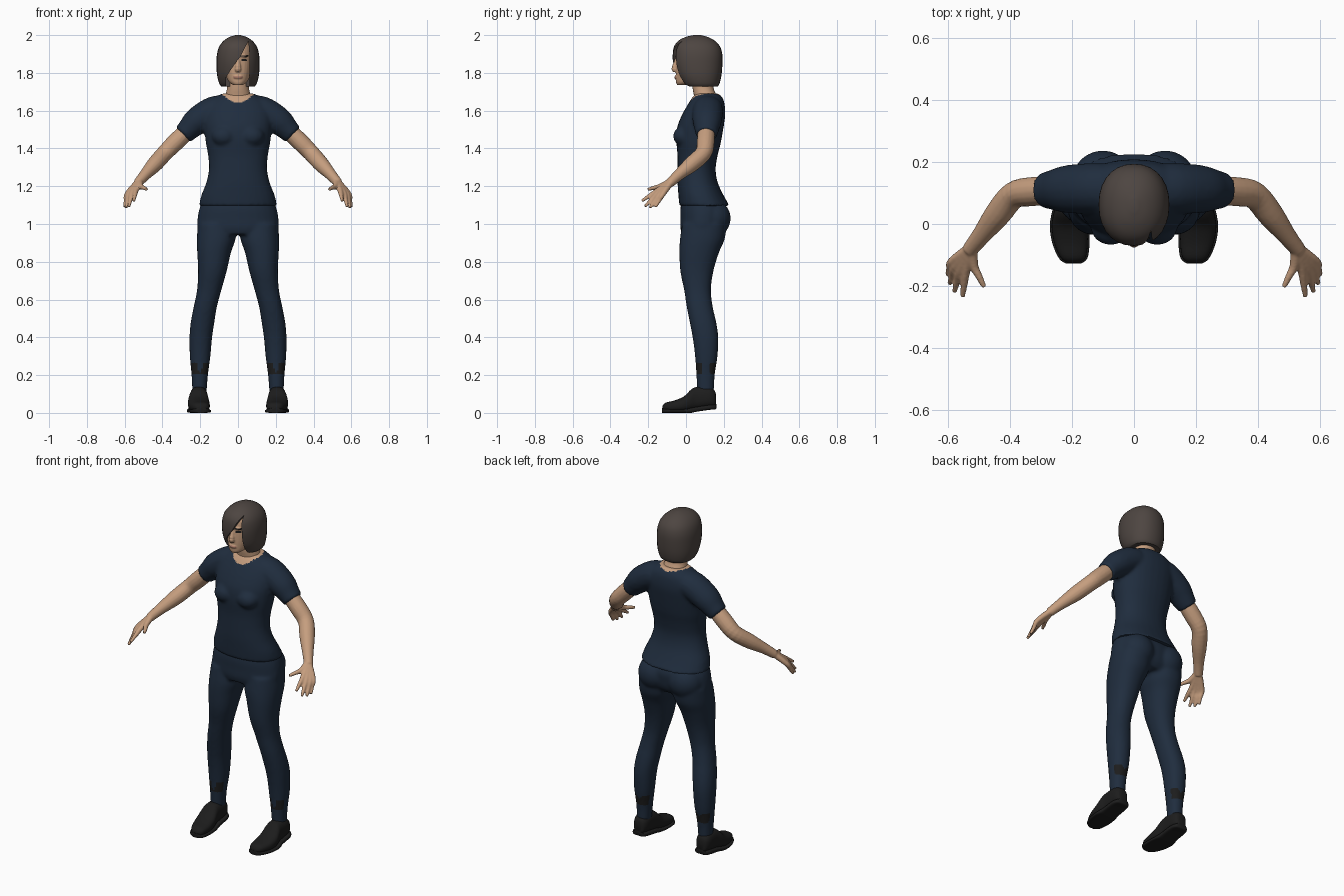
import bpy, bmesh, math
from mathutils import Vector, Matrix

default = bpy.data.objects.get("Cube")
if default:
    bpy.data.objects.remove(default, do_unlink=True)

X, Y, Z = Vector((1, 0, 0)), Vector((0, 1, 0)), Vector((0, 0, 1))


def material(name, colour):
    mat = bpy.data.materials.new(name)
    mat.use_nodes = True
    mat.diffuse_color = (*colour, 1)
    mat.node_tree.nodes["Principled BSDF"].inputs["Base Color"].default_value = (*colour, 1)
    mat.node_tree.nodes["Principled BSDF"].inputs["Roughness"].default_value = 0.8
    return mat


skin = material("skin", (0.56, 0.34, 0.21))
lip = material("lip", (0.40, 0.20, 0.14))
navy = material("navy cloth", (0.014, 0.026, 0.048))
brown = material("brown hair", (0.075, 0.06, 0.053))
black = material("black leather", (0.012, 0.012, 0.012))


def spline(rows, steps=4):
    """Catmull-Rom interpolation of rows of numbers."""
    out, last = [], len(rows) - 1
    for i in range(last):
        four = rows[max(i - 1, 0)], rows[i], rows[i + 1], rows[min(i + 2, last)]
        for j in range(steps):
            t = j / steps
            out.append([b + t / 2 * (c - a + t * (2 * a - 5 * b + 4 * c - d + t * (3 * (b - c) + d - a)))
                        for a, b, c, d in zip(*four)])
    return out + [list(rows[last])]


def section(centre, u, v, power, count=28):
    """Superellipse ring of points."""
    ring = []
    for i in range(count):
        angle = math.tau * i / count
        c, s = math.cos(angle), math.sin(angle)
        ring.append(centre + u * math.copysign(abs(c) ** (2 / power), c)
                    + v * math.copysign(abs(s) ** (2 / power), s))
    return ring


def loft(bm, rings):
    rings = [[bm.verts.new(p) for p in ring] for ring in rings]
    for low, high in zip(rings, rings[1:]):
        for i in range(len(low)):
            bm.faces.new((low[i - 1], low[i], high[i], high[i - 1]))
    bm.faces.new(rings[0])
    bm.faces.new(rings[-1])


def stack(bm, rows, power=2.2):
    """Loft of level sections: height, x range, y range."""
    loft(bm, [section(Vector(((a + b) / 2, (c + d) / 2, z)), X * (b - a) / 2, Y * (d - c) / 2, power)
              for z, a, b, c, d in spline(rows)])


def body(bm, rows, power=2.2):
    """Symmetric stack: height, half width, y range."""
    stack(bm, [(z, -w, w, c, d) for z, w, c, d in rows], power)


def tube(bm, rows, side=1, flat=1.0):
    """Round limb along a path: x, y, z, radius."""
    rows = spline(rows)
    points = [Vector((side * x, y, z)) for x, y, z, r in rows]
    rings = []
    for i, row in enumerate(rows):
        along = (points[min(i + 1, len(rows) - 1)] - points[max(i - 1, 0)]).normalized()
        u = along.cross(Z).normalized()
        rings.append(section(points[i], u * row[3] * flat, u.cross(along) * row[3], 2, 16))
    loft(bm, rings)


def ball(bm, centre, size):
    bmesh.ops.create_uvsphere(bm, u_segments=24, v_segments=16, radius=1,
                              matrix=Matrix.LocRotScale(Vector(centre), None, Vector(size)))


def finish(name, bm, mats, voxel=0, smooth=3, rule=None, cutter=None):
    """Make the object, blend its volumes, and colour faces by rule."""
    bmesh.ops.recalc_face_normals(bm, faces=bm.faces[:])
    mesh = bpy.data.meshes.new(name)
    bm.to_mesh(mesh)
    bm.free()
    obj = bpy.data.objects.new(name, mesh)
    bpy.context.scene.collection.objects.link(obj)
    if voxel:
        mod = obj.modifiers.new("Blend", "REMESH")
        mod.mode, mod.voxel_size = "VOXEL", voxel
        mod = obj.modifiers.new("Soften", "SMOOTH")
        mod.factor, mod.iterations = 0.5, smooth
    if cutter:
        mod = obj.modifiers.new("Cut", "BOOLEAN")
        mod.operation, mod.solver, mod.object = "DIFFERENCE", "EXACT", cutter
    if obj.modifiers:
        graph = bpy.context.evaluated_depsgraph_get()
        mesh = bpy.data.meshes.new_from_object(obj.evaluated_get(graph))
        obj.modifiers.clear()
        obj.data = mesh
    mesh.materials.clear()
    for mat in mats:
        mesh.materials.append(mat)
    for face in mesh.polygons:
        face.use_smooth = True
        face.material_index = rule(*face.center) if rule else 0
    mesh.set_sharp_from_angle(angle=math.radians(50))
    return obj


# Shirt: trunk, bust and short sleeves, with a round neckline
bm = bmesh.new()
body(bm, [(1.095, .207, -.035, .232), (1.15, .195, -.04, .20), (1.22, .168, -.045, .168),
          (1.29, .154, -.045, .157), (1.36, .158, -.045, .167), (1.42, .169, -.05, .182),
          (1.46, .174, -.052, .19), (1.52, .18, -.045, .2), (1.58, .18, -.02, .208),
          (1.63, .165, .008, .205), (1.665, .13, .03, .195), (1.69, .085, .05, .175)])
for side in (-1, 1):
    ball(bm, (side * .075, -.008, 1.465), (.065, .06, .055))
    tube(bm, [(.06, .115, 1.605, .075), (.13, .115, 1.598, .078), (.215, .112, 1.546, .074),
              (.26, .11, 1.503, .062), (.292, .108, 1.472, .054)], side, 1.05)
finish("shirt", bm, [navy, skin], .01, 4,
       lambda x, y, z: int(z > 1.645 and (x / .085) ** 2 + ((y - .1) / .085) ** 2 < 1))

# Trousers: hips, seat and two legs, with worn dark patches at the ankles
bm = bmesh.new()
body(bm, [(1.14, .18, -.02, .18), (1.08, .205, -.03, .215), (1.03, .214, -.03, .215),
          (.98, .215, -.03, .205), (.945, .19, -.02, .18)])
for side in (-1, 1):
    ball(bm, (side * .1, .14, 1.03), (.1, .097, .1))
    leg = [(1.0, .01, .212, -.02, .215), (.92, .013, .218, -.032, .205), (.85, .037, .216, -.035, .175),
           (.75, .06, .211, -.03, .145), (.65, .088, .217, -.01, .132), (.56, .112, .235, .004, .142),
           (.48, .125, .25, .02, .16), (.4, .137, .257, .035, .171), (.3, .146, .255, .048, .167),
           (.2, .159, .246, .055, .152), (.1, .167, .241, .06, .147)]
    stack(bm, [(z, min(side * a, side * b), max(side * a, side * b), c, d) for z, a, b, c, d in leg])
finish("trousers", bm, [navy, black], .01, 4,
       lambda x, y, z: int(.205 < z < .265 and (abs(y - .07) < .015 or abs(y - .143) < .015)))

# Arms with hands: each finger runs from the wrist over its knuckle to the tip
fingers = [((.541, -.152, 1.176), (.552, -.234, 1.122)), ((.56, -.147, 1.166), (.578, -.218, 1.092)),
           ((.576, -.136, 1.16), (.593, -.192, 1.085)), ((.586, -.121, 1.16), (.6, -.163, 1.09)),
           ((.515, -.135, 1.2), (.482, -.203, 1.183))]
for side, label in ((1, "left"), (-1, "right")):
    bm = bmesh.new()
    tube(bm, [(.26, .108, 1.502, .045), (.33, .104, 1.434, .047), (.388, .092, 1.375, .044),
              (.44, .03, 1.317, .042), (.49, -.035, 1.263, .031), (.53, -.085, 1.217, .025)], side)
    for knuckle, tip in fingers:
        middle = [(a + b) / 2 for a, b in zip(knuckle, tip)]
        tube(bm, [(.522, -.075, 1.228, .019), (*knuckle, .0145), (*middle, .0115), (*tip, .008)], side)
    finish(label + "_arm", bm, [skin], .005)

# Neck
bm = bmesh.new()
body(bm, [(1.62, .07, .05, .165), (1.68, .067, .042, .16), (1.72, .058, .035, .146), (1.8, .055, .03, .14)])
finish("neck", bm, [skin])


# Head: skull, nose, lips and brow, with painted mouth, eyes and eyebrows
def face_colour(x, y, z):
    if y > -.015:
        return 0
    if abs(z - 1.777) < .007 and abs(x) < .024:
        return 1
    eye = abs(z - 1.868) < .005 and .017 < abs(x) < .046
    brow = abs(z - 1.889) < .0035 and .014 < abs(x) < .055
    return 2 if eye or brow else 0


bm = bmesh.new()
body(bm, [(1.735, .022, -.046, .0), (1.75, .046, -.053, .07), (1.78, .063, -.054, .12),
          (1.82, .073, -.054, .14), (1.87, .078, -.052, .16), (1.92, .077, -.048, .165),
          (1.96, .058, -.03, .14), (1.98, .03, 0, .1)])
tube(bm, [(0, -.045, 1.88, .01), (0, -.054, 1.85, .012), (0, -.06, 1.825, .017), (0, -.054, 1.808, .014)])
ball(bm, (0, -.052, 1.777), (.024, .01, .009))
ball(bm, (0, -.046, 1.888), (.055, .01, .008))
finish("head", bm, [skin, lip, black], .004, 3, face_colour)

# Hair: a bob with a swept fringe, opened by a cutter in front of the face
bm = bmesh.new()
outline = [(.055, 1.968), (.062, 1.88), (.062, 1.70), (-.064, 1.70), (-.064, 1.775),
           (-.042, 1.81), (-.015, 1.85), (.012, 1.885), (.035, 1.93)]
loft(bm, [[Vector((x, y, z)) for x, z in outline] for y in (-.2, .05)])
cutter = finish("face_opening_cutter", bm, [brown])
cutter.hide_render = True
bm = bmesh.new()
body(bm, [(1.728, .088, -.005, .168), (1.745, .1, -.025, .178), (1.79, .111, -.052, .188),
          (1.85, .114, -.068, .193), (1.9, .111, -.07, .192), (1.94, .099, -.063, .18),
          (1.97, .076, -.04, .153), (1.99, .045, -.002, .115), (2.0, .012, .04, .08)])
finish("hair", bm, [brown], cutter=cutter)
bpy.data.objects.remove(cutter, do_unlink=True)


# Shoes: upper and welted sole, lofted from toe to heel (y, centre x, half width, z range)
def shoe_part(name, rows, side, power):
    bm = bmesh.new()
    loft(bm, [section(Vector((side * x, y, (low + high) / 2)), X * w, Z * (high - low) / 2, power)
              for y, x, w, low, high in spline(rows)])
    finish(name, bm, [black])


upper = [(-.125, .195, .018, .012, .035), (-.108, .196, .04, .008, .054), (-.06, .203, .054, .005, .066),
         (-.01, .208, .057, .006, .088), (.025, .209, .052, .012, .122), (.055, .208, .047, .018, .137),
         (.12, .208, .045, .028, .137), (.15, .208, .034, .03, .12), (.158, .208, .02, .035, .1)]
for side, label in ((1, "left"), (-1, "right")):
    shoe_part(label + "_shoe", upper, side, 2.5)
    sole = [(y * 1.02, x, w + .006, max(low - .012, 0), low + .014) for y, x, w, low, high in upper]
    shoe_part(label + "_sole", sole, side, 4)
